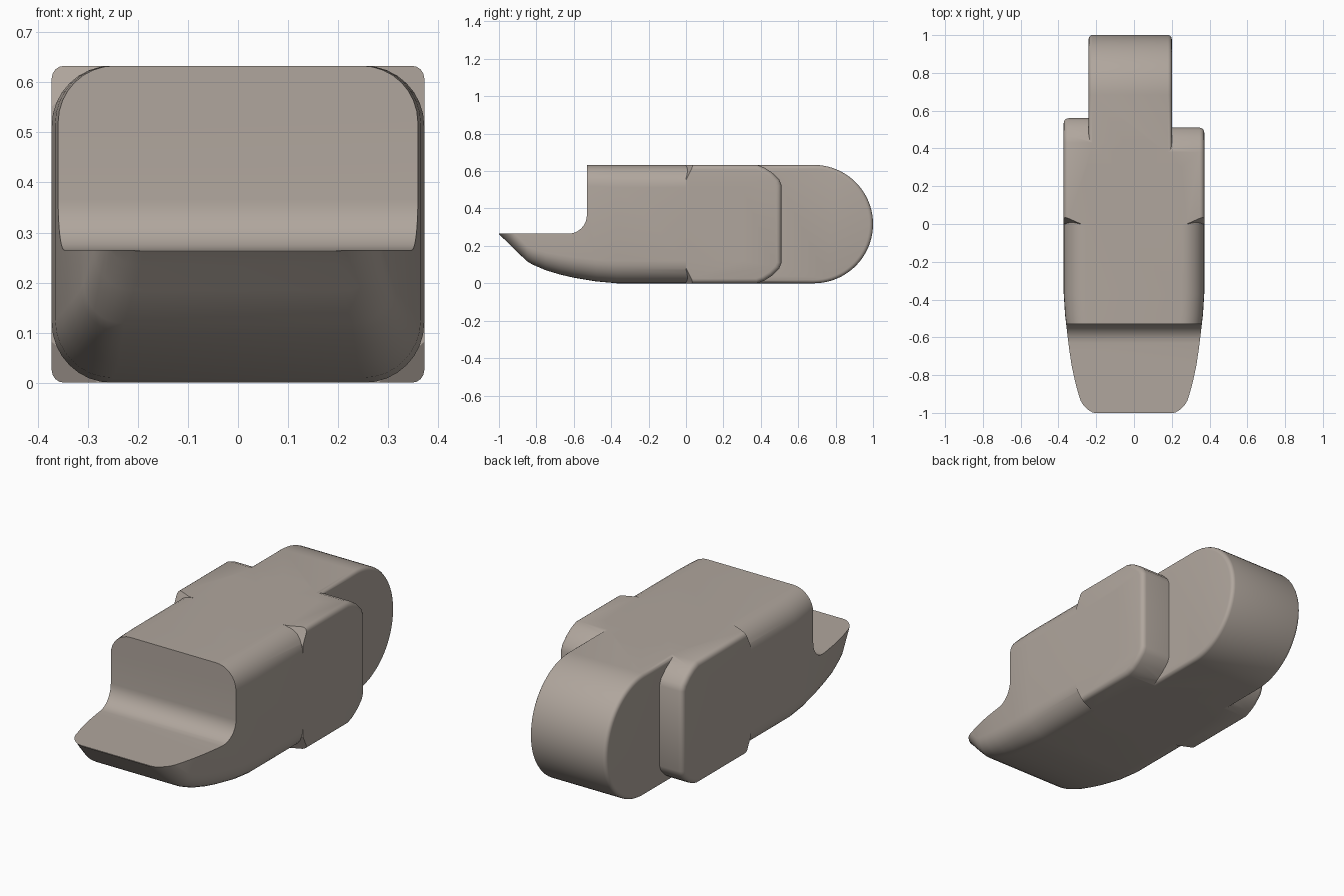
import bpy, bmesh
from math import sin, cos, pi, radians
from mathutils import Vector

if "Cube" in bpy.data.objects:
    bpy.data.objects.remove(bpy.data.objects["Cube"])

H = 0.633   # overall height
W = 0.372   # half width

clay = bpy.data.materials.new("warm_grey")
clay.diffuse_color = (.435, .382, .338, 1)
clay.use_nodes = True
clay.node_tree.nodes["Principled BSDF"].inputs["Base Color"].default_value = clay.diffuse_color


def finish(name, bm):
    bmesh.ops.recalc_face_normals(bm, faces=bm.faces)
    me = bpy.data.meshes.new(name)
    bm.to_mesh(me)
    bm.free()
    me.materials.append(clay)
    ob = bpy.data.objects.new(name, me)
    bpy.context.collection.objects.link(ob)
    return ob


def prism(profile, x0, x1, bevel_x=(), width=0.025):
    """Extrude a (y, z) profile along x and round the outline at chosen ends."""
    bm = bmesh.new()
    ends = [[bm.verts.new((x, y, z)) for y, z in profile] for x in (x0, x1)]
    n = len(profile)
    bm.faces.new(ends[0])
    bm.faces.new(ends[1][::-1])
    for i in range(n):
        j = (i + 1) % n
        bm.faces.new((ends[0][i], ends[1][i], ends[1][j], ends[0][j]))
    bmesh.ops.recalc_face_normals(bm, faces=bm.faces)
    front = min(y for y, z in profile) + 1e-4
    edges = [e for e in bm.edges if any(v.co.y > front for v in e.verts) and
             any(all(abs(v.co.x - x) < 1e-5 for v in e.verts) for x in bevel_x)]
    if edges:
        bmesh.ops.bevel(bm, geom=edges, offset=width, segments=4,
                        profile=0.5, affect='EDGES')
    return bm


def combine(target, other, operation):
    mod = target.modifiers.new("combine", 'BOOLEAN')
    mod.operation = operation
    mod.solver = 'EXACT'
    mod.object = other
    bpy.context.view_layer.objects.active = target
    bpy.ops.object.modifier_apply(modifier=mod.name)
    bpy.data.objects.remove(other)


def section(w, bottom, r, top=H, steps=8):
    """Rounded rectangle in x, z."""
    pts = []
    for k, (cx, cz) in enumerate(((w - r, top - r), (r - w, top - r),
                                  (r - w, bottom + r), (w - r, bottom + r))):
        for i in range(steps + 1):
            a = (k + i / steps) * pi / 2
            pts.append((cx + r * cos(a), cz + r * sin(a)))
    return pts


# Main body: lofted sections (y, half width, underside, corner radius)
stations = [(-1, .27, .262, .08), (-.97, .274, .234, .08), (-.92, .288, .184, .08),
            (-.85, .308, .118, .08), (-.82, .315, .10, .085), (-.75, .33, .07, .095),
            (-.67, .342, .046, .105), (-.6, .351, .03, .11), (-.48, .365, .01, .115),
            (-.37, W, 0, .12), (.3, W, 0, .12)]
bm = bmesh.new()
rings = [[bm.verts.new((x, y, z)) for x, z in section(w, b, r)]
         for y, w, b, r in stations]
for a, b in zip(rings, rings[1:]):
    for i in range(len(a)):
        j = (i + 1) % len(a)
        bm.faces.new((a[i], a[j], b[j], b[i]))
bm.faces.new(rings[0])
bm.faces.new(rings[-1])
body = finish("main_body", bm)

# Step above the front lip, with a filleted inner corner
fillet = [(-.63 + .1 * sin(t * pi / 20), .365 - .1 * cos(t * pi / 20)) for t in range(11)]
cutter = finish("step_cutter", prism(
    [(-1.2, .265)] + fillet + [(-.53, .9), (-1.2, .9)], -.6, .6))
cutter.hide_render = True
combine(body, cutter, 'DIFFERENCE')


# Side shoulders: square-edged cheeks, front corners sliced, backs rounded
def shoulder(name, end, side):
    upper = [(0, H), (end - .13, H), (end - .09, .618),
             (end - .05, .592), (end - .012, .555), (end, .525)]
    lower = [(y, H - z) for y, z in reversed(upper)]
    x0, x1 = sorted((-.1 * side, W * side))
    bm = prism(upper + lower, x0, x1, (W * side,))
    for up in (1, -1):
        res = bmesh.ops.bisect_plane(
            bm, geom=bm.verts[:] + bm.edges[:] + bm.faces[:],
            plane_co=Vector((.28 * side, 0, H if up == 1 else 0)),
            plane_no=Vector((.32 * side, -.72, .36 * up)), clear_outer=True)
        cut = [g for g in res["geom_cut"] if isinstance(g, bmesh.types.BMEdge)]
        bmesh.ops.holes_fill(bm, edges=cut, sides=0)
    return finish(name, bm)


combine(body, shoulder("right_shoulder", .51, 1), 'UNION')
combine(body, shoulder("left_shoulder", .56, -1), 'UNION')

# Rear tongue with a half-round end
R = H / 2
arc = [(1 - R + R * cos(a), R + R * sin(a))
       for a in (-pi / 2 + i * pi / 40 for i in range(41))]
tongue = finish("rear_tongue", prism([(.1, 0)] + arc + [(.1, H)],
                                     -.24, .2, (-.24, .2), .02))
combine(body, tongue, 'UNION')

# Smooth the rounded parts, keep hard edges crisp
body.select_set(True)
bpy.context.view_layer.objects.active = body
bpy.ops.object.shade_smooth_by_angle(angle=radians(30))
